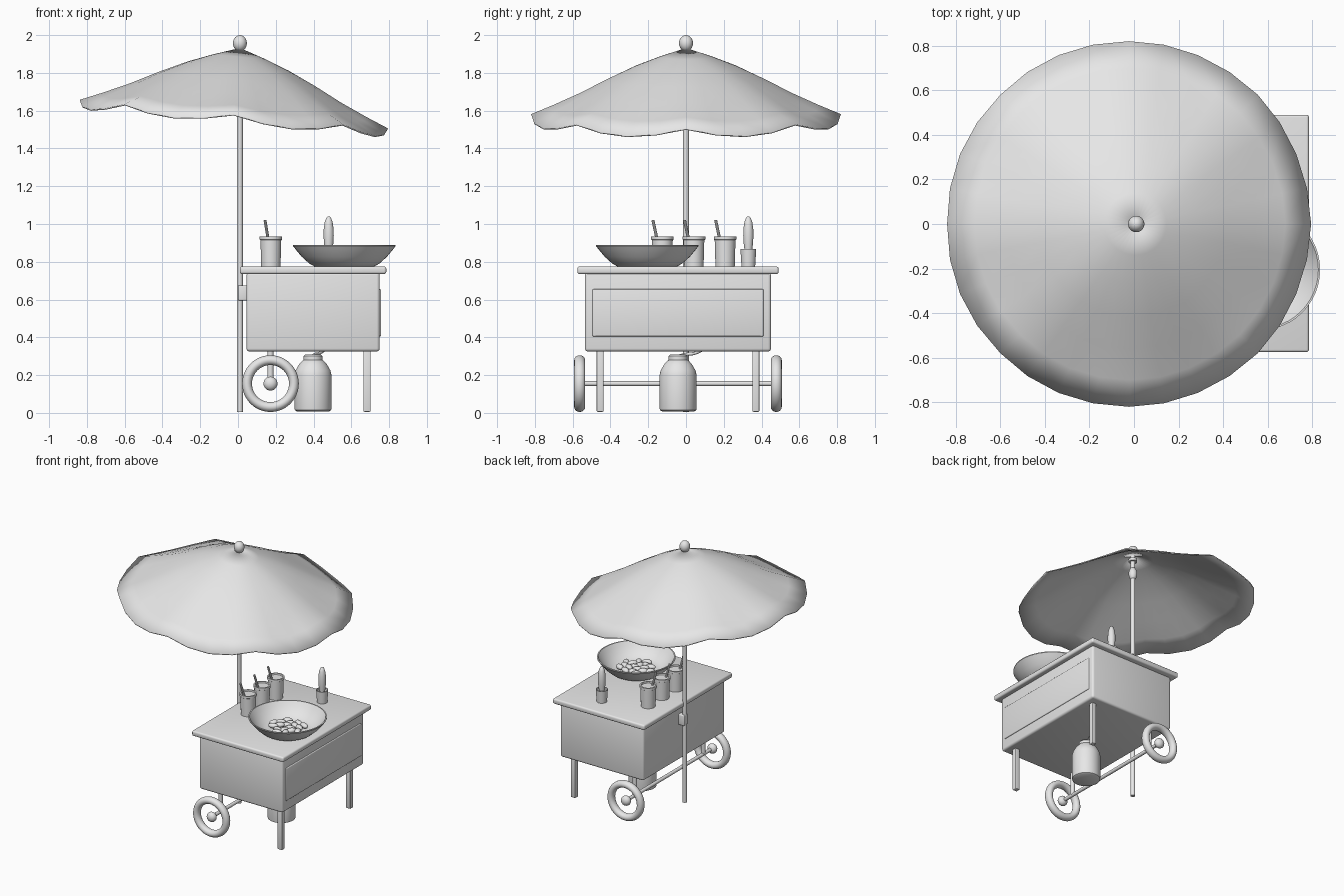
import bpy, bmesh, math, random
from mathutils import Vector, Matrix

if "Cube" in bpy.data.objects:
    bpy.data.objects.remove(bpy.data.objects["Cube"], do_unlink=True)

grey = bpy.data.materials.new("plain_grey")
grey.use_nodes = True
grey.diffuse_color = (0.8, 0.8, 0.8, 1)
grey.node_tree.nodes["Principled BSDF"].inputs["Base Color"].default_value = (0.8, 0.8, 0.8, 1)


def finish(name, bm, angle=35):
    bmesh.ops.recalc_face_normals(bm, faces=bm.faces)
    mesh = bpy.data.meshes.new(name)
    bm.to_mesh(mesh)
    bm.free()
    mesh.materials.append(grey)
    ob = bpy.data.objects.new(name, mesh)
    bpy.context.collection.objects.link(ob)
    bpy.ops.object.select_all(action="DESELECT")
    ob.select_set(True)
    bpy.context.view_layer.objects.active = ob
    bpy.ops.object.shade_smooth_by_angle(angle=math.radians(angle))
    return ob


def box(name, lo, hi, bevel):
    lo, hi = Vector(lo), Vector(hi)
    bm = bmesh.new()
    bmesh.ops.create_cube(bm, size=1)
    bmesh.ops.scale(bm, vec=hi - lo, verts=bm.verts)
    bmesh.ops.translate(bm, vec=(lo + hi) / 2, verts=bm.verts)
    bmesh.ops.bevel(bm, geom=bm.edges[:], offset=bevel, segments=3, profile=0.5, affect="EDGES")
    return finish(name, bm)


def rod(name, a, b, radius, sides=16):
    a, b = Vector(a), Vector(b)
    bm = bmesh.new()
    turn = (b - a).to_track_quat("Z", "Y").to_matrix().to_4x4()
    bmesh.ops.create_cone(bm, cap_ends=True, segments=sides, radius1=radius, radius2=radius,
                          depth=(b - a).length, matrix=Matrix.Translation((a + b) / 2) @ turn)
    return finish(name, bm)


def ball(name, centre, size, turn=0):
    bm = bmesh.new()
    place = Matrix.Translation(centre) @ Matrix.Rotation(turn, 4, "Z") @ Matrix.Diagonal((*size, 1))
    bmesh.ops.create_uvsphere(bm, u_segments=20, v_segments=12, radius=1, matrix=place)
    return finish(name, bm, 60)


def lathe(name, centre, profile, sides=40):
    """Revolve (radius, height) points; the ends are capped."""
    bm = bmesh.new()
    rings = []
    for r, z in profile:
        rings.append([bm.verts.new((centre[0] + r * math.cos(2 * math.pi * i / sides),
                                    centre[1] + r * math.sin(2 * math.pi * i / sides), z))
                      for i in range(sides)])
    for low, high in zip(rings, rings[1:]):
        for i in range(sides):
            j = (i + 1) % sides
            bm.faces.new((low[i], low[j], high[j], high[i]))
    bm.faces.new(rings[0])
    bm.faces.new(rings[-1])
    return finish(name, bm)


# cart body
box("cart_body", (0.045, -0.535, 0.325), (0.75, 0.45, 0.745), 0.016)
box("counter_top", (0.01, -0.575, 0.735), (0.785, 0.49, 0.775), 0.012)
box("front_panel", (0.735, -0.495, 0.405), (0.757, 0.41, 0.655), 0.006)
box("pole_bracket", (0, -0.025, 0.595), (0.052, 0.025, 0.675), 0.006)

# legs, wheels and axle
AXLE_X, AXLE_Z = 0.172, 0.155
for side, y_leg, y_wheel in (("right", -0.455, -0.563), ("left", 0.37, 0.478)):
    box(side + "_leg", (0.664, y_leg - 0.018, 0.006), (0.702, y_leg + 0.018, 0.34), 0.005)
    rod(side + "_axle_strut", (AXLE_X, y_leg, AXLE_Z), (AXLE_X, y_leg, 0.34), 0.016)
    bpy.ops.mesh.primitive_torus_add(major_radius=0.124, minor_radius=0.026, major_segments=48,
                                     minor_segments=16, location=(AXLE_X, y_wheel, AXLE_Z),
                                     rotation=(math.pi / 2, 0, 0))
    tyre = bpy.context.object
    tyre.name = side + "_tyre"
    tyre.scale.z = 1.12
    tyre.data.materials.append(grey)
    bpy.ops.object.shade_smooth()
    ball(side + "_hub", (AXLE_X, y_wheel, AXLE_Z), (0.037, 0.03, 0.037))
rod("axle", (AXLE_X, -0.563, AXLE_Z), (AXLE_X, 0.478, AXLE_Z), 0.013)

# gas canister and hose
GAS = (0.397, -0.042)
lathe("gas_canister", GAS, [(0.085, 0.008), (0.096, 0.014), (0.098, 0.025), (0.098, 0.2), (0.092, 0.225),
                            (0.075, 0.255), (0.058, 0.275), (0.05, 0.28), (0.05, 0.3), (0.042, 0.308)])
curve = bpy.data.curves.new("gas_hose", "CURVE")
curve.dimensions = "3D"
curve.bevel_depth = 0.008
curve.materials.append(grey)
path = curve.splines.new("NURBS")
points = [(*GAS, 0.3), (0.405, 0, 0.312), (0.43, 0.05, 0.312), (0.46, 0.09, 0.335)]
path.points.add(len(points) - 1)
for p, co in zip(path.points, points):
    p.co = (*co, 1)
path.use_endpoint_u = True
path.order_u = 3
bpy.context.collection.objects.link(bpy.data.objects.new("gas_hose", curve))

# parasol pole and fittings
POLE_X = 0.01
rod("parasol_pole", (POLE_X, 0, 0.006), (POLE_X, 0, 1.94), 0.016, 24)
ball("pole_finial", (POLE_X, 0, 1.957), (0.037, 0.037, 0.043))
ball("pole_runner", (POLE_X, 0, 1.78), (0.03, 0.03, 0.05))
rod("canopy_collar", (POLE_X, 0, 1.875), (POLE_X, 0, 1.895), 0.03)

# scalloped, tilted canopy: eight panels, four segments each
PANELS, STEPS = 8, 4
bm = bmesh.new()
rings = []
for r, z in [(0.02, 0), (0.14, -0.04), (0.27, -0.09), (0.42, -0.16), (0.56, -0.232), (0.7, -0.295), (0.82, -0.345)]:
    ring = []
    for i in range(PANELS * STEPS):
        a = 2 * math.pi * i / (PANELS * STEPS)
        dip = 0.045 * abs(math.sin(a * PANELS / 2)) * (r / 0.82) ** 3
        ring.append(bm.verts.new((r * math.cos(a), r * math.sin(a), z - dip)))
    rings.append(ring)
for inner, outer in zip(rings, rings[1:]):
    for i in range(len(inner)):
        j = (i + 1) % len(inner)
        bm.faces.new((inner[i], outer[i], outer[j], inner[j]))
canopy = finish("parasol_canopy", bm, 60)
canopy.location = (POLE_X, 0, 1.925)
canopy.rotation_euler.y = math.radians(5.3)
shell = canopy.modifiers.new("thickness", "SOLIDIFY")
shell.thickness = 0.008
shell.offset = -1 if canopy.data.polygons[0].normal.z > 0 else 1

# serving pan with food
PAN = (0.563, -0.205)
lathe("serving_pan", PAN, [(0.155, 0.774), (0.185, 0.79), (0.225, 0.826), (0.255, 0.862), (0.272, 0.884),
                           (0.272, 0.89), (0.264, 0.89), (0.245, 0.862), (0.215, 0.828), (0.178, 0.8),
                           (0.15, 0.79)], 48)
random.seed(4)
for i in range(18):
    dist, a = 0.12 * math.sqrt((i + 0.5) / 18), i * 2.4
    ball("food_piece_%d" % (i + 1), (PAN[0] + dist * math.cos(a), PAN[1] + dist * math.sin(a),
         0.805 + 0.012 * random.random()), (0.036, 0.022, 0.018), random.uniform(0, math.pi))

# drink cups with straws
for i, y in enumerate((-0.125, 0.042, 0.207)):
    x = 0.174
    lathe("drink_cup_%d" % (i + 1), (x, y), [(0.051, 0.774), (0.055, 0.915), (0.06, 0.918), (0.06, 0.935),
                                             (0.05, 0.935), (0.048, 0.925)], 32)
    rod("straw_%d" % (i + 1), (x - 0.008, y - 0.02, 0.88), (x - 0.031, y - 0.05, 1.02), 0.008, 10)

# utensil holder with an upright paddle
HOLDER = (0.48, 0.33)
lathe("utensil_holder", HOLDER, [(0.036, 0.774), (0.042, 0.868), (0.037, 0.868), (0.033, 0.8)], 32)
lathe("upright_paddle", HOLDER, [(0.014, 0.8), (0.02, 0.86), (0.025, 0.9), (0.027, 0.94), (0.026, 0.975),
                                 (0.021, 1.01), (0.012, 1.034), (0.003, 1.041)], 24)
